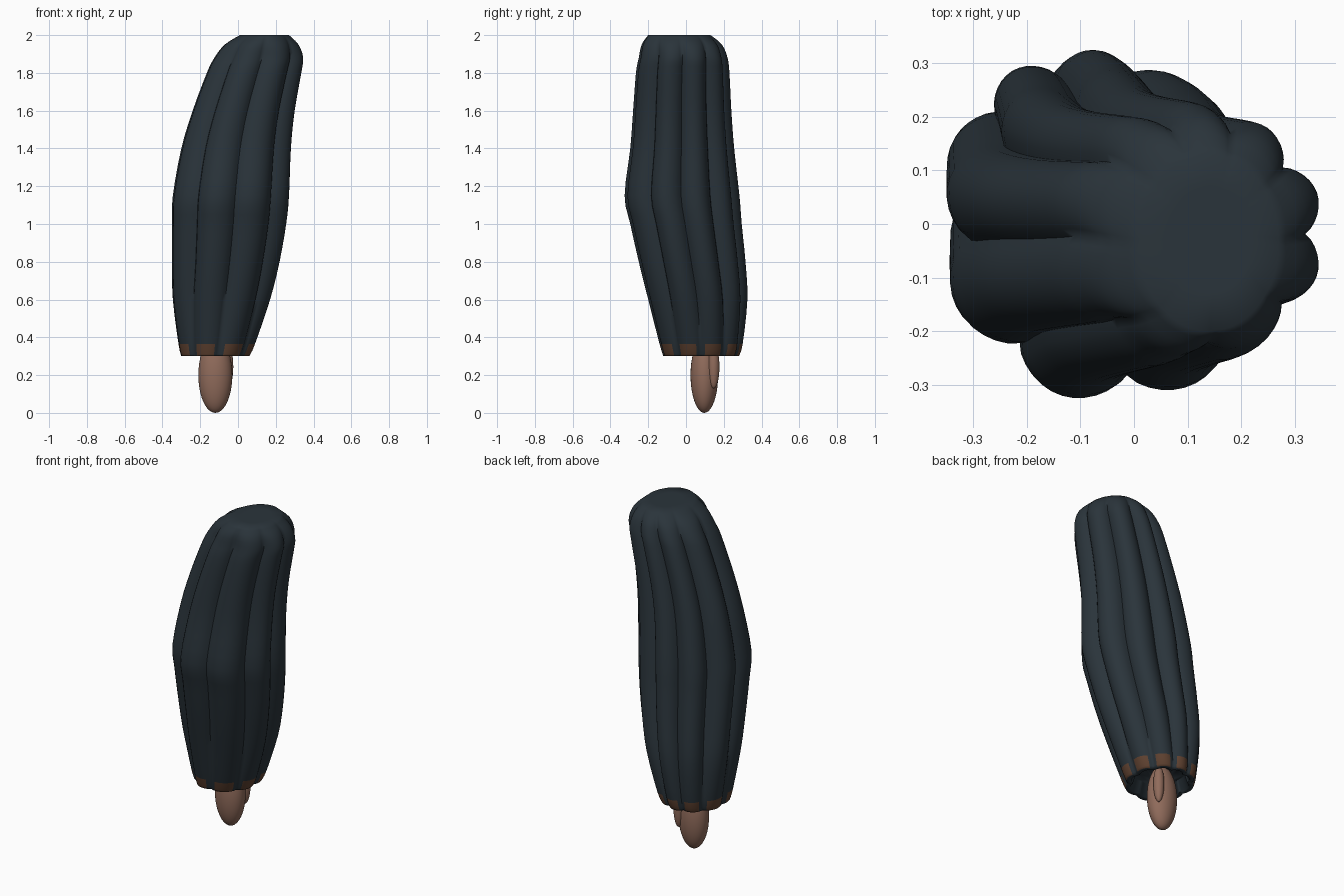
import bpy
import bmesh
from math import cos, sin, pi, radians

if "Cube" in bpy.data.objects:
    bpy.data.objects.remove(bpy.data.objects["Cube"])


def material(name, r, g, b):
    mat = bpy.data.materials.new(name)
    mat.use_nodes = True
    mat.diffuse_color = (r, g, b, 1)
    bsdf = mat.node_tree.nodes["Principled BSDF"]
    bsdf.inputs["Base Color"].default_value = (r, g, b, 1)
    bsdf.inputs["Roughness"].default_value = 0.8
    return mat


CLOTH = material("dark slate cloth", 0.023, 0.034, 0.043)
TRIM = material("brown trim", 0.115, 0.054, 0.03)
SKIN = material("warm skin", 0.28, 0.148, 0.105)


def smooth(obj, angle):
    bpy.ops.object.select_all(action="DESELECT")
    obj.select_set(True)
    bpy.context.view_layer.objects.active = obj
    bpy.ops.object.shade_smooth_by_angle(angle=radians(angle))


# Sleeve profile: height, x range, y range, fold depth
PROFILE = [
    (0.30, -0.30, 0.06, -0.12, 0.28, 0.10),
    (0.365, -0.315, 0.09, -0.14, 0.30, 0.11),
    (0.6, -0.345, 0.17, -0.20, 0.325, 0.15),
    (0.8, -0.35, 0.22, -0.25, 0.315, 0.17),
    (1.0, -0.35, 0.255, -0.295, 0.295, 0.17),
    (1.15, -0.345, 0.27, -0.325, 0.283, 0.17),
    (1.4, -0.30, 0.28, -0.295, 0.255, 0.17),
    (1.6, -0.24, 0.30, -0.28, 0.24, 0.17),
    (1.8, -0.165, 0.335, -0.265, 0.23, 0.16),
    (1.88, -0.125, 0.345, -0.25, 0.22, 0.14),
    (1.95, -0.07, 0.32, -0.235, 0.19, 0.09),
    (2.0, 0.01, 0.27, -0.20, 0.13, 0.01),
]
# Directions of the creases between the folds
CREASES = [-130, -85, -38, 0, 37, 72, 104, 139, 181, 230]
STEPS = 12
SUB = 3


def spline(a, b, c, d, t):
    return tuple(q + 0.5 * t * (r - p + t * (2 * p - 5 * q + 4 * r - s
                 + t * (3 * (q - r) + s - p))) for p, q, r, s in zip(a, b, c, d))


def outline(row):
    z, x0, x1, y0, y1, depth = row
    pts = []
    for a, b in zip(CREASES, CREASES[1:]):
        for i in range(STEPS):
            t = i / STEPS
            ang = radians(a + (b - a) * t)
            rad = 1 - depth * (1 - sin(pi * t) ** 0.8)
            pts.append((rad * cos(ang), rad * sin(ang)))
    xs, ys = zip(*pts)
    fx = (x1 - x0) / (max(xs) - min(xs))
    fy = (y1 - y0) / (max(ys) - min(ys))
    return [(x0 + (x - min(xs)) * fx, y0 + (y - min(ys)) * fy, z) for x, y in pts]


def shrunk(points, factor, z):
    cx = sum(p[0] for p in points) / len(points)
    cy = sum(p[1] for p in points) / len(points)
    return [(cx + (p[0] - cx) * factor, cy + (p[1] - cy) * factor, z) for p in points]


def build_sleeve():
    rows = []
    last = len(PROFILE) - 1
    for i in range(last):
        four = [PROFILE[min(max(i + k, 0), last)] for k in (-1, 0, 1, 2)]
        rows += [spline(*four, s / SUB) for s in range(SUB)]
    rows.append(PROFILE[-1])
    loops = [outline(r) for r in rows]
    # Recessed cuff opening below, closed crown above
    hem, crown = loops[0], loops[-1]
    inner = [shrunk(hem, 0.75, 0.37), shrunk(hem, 0.86, 0.3)]
    loops = inner + loops + [shrunk(crown, 0.6, 2.0)]

    bm = bmesh.new()
    rings = [[bm.verts.new(p) for p in loop] for loop in loops]
    count = len(hem)
    first = len(inner)
    for k, (low, high) in enumerate(zip(rings, rings[1:])):
        for j in range(count):
            n = (j + 1) % count
            face = bm.faces.new((low[j], low[n], high[n], high[j]))
            # Trim patches on the crest of each fold at the hem
            if first <= k < first + SUB and 2 <= j % STEPS < STEPS - 2:
                face.material_index = 1
    bm.faces.new(rings[0][::-1])
    bm.faces.new(rings[-1])
    mesh = bpy.data.meshes.new("sleeve")
    bm.to_mesh(mesh)
    bm.free()
    obj = bpy.data.objects.new("sleeve", mesh)
    bpy.context.collection.objects.link(obj)
    mesh.materials.append(CLOTH)
    mesh.materials.append(TRIM)
    smooth(obj, 75)


def ellipsoid(name, centre, radii):
    bpy.ops.mesh.primitive_uv_sphere_add(segments=32, ring_count=20, location=centre)
    obj = bpy.context.object
    obj.name = name
    obj.scale = radii
    obj.data.materials.append(SKIN)
    smooth(obj, 60)


build_sleeve()

# Hand and thumb
ellipsoid("hand", (-0.12, 0.097, 0.2), (0.09, 0.073, 0.2))
ellipsoid("thumb", (-0.055, 0.147, 0.245), (0.03, 0.03, 0.115))
